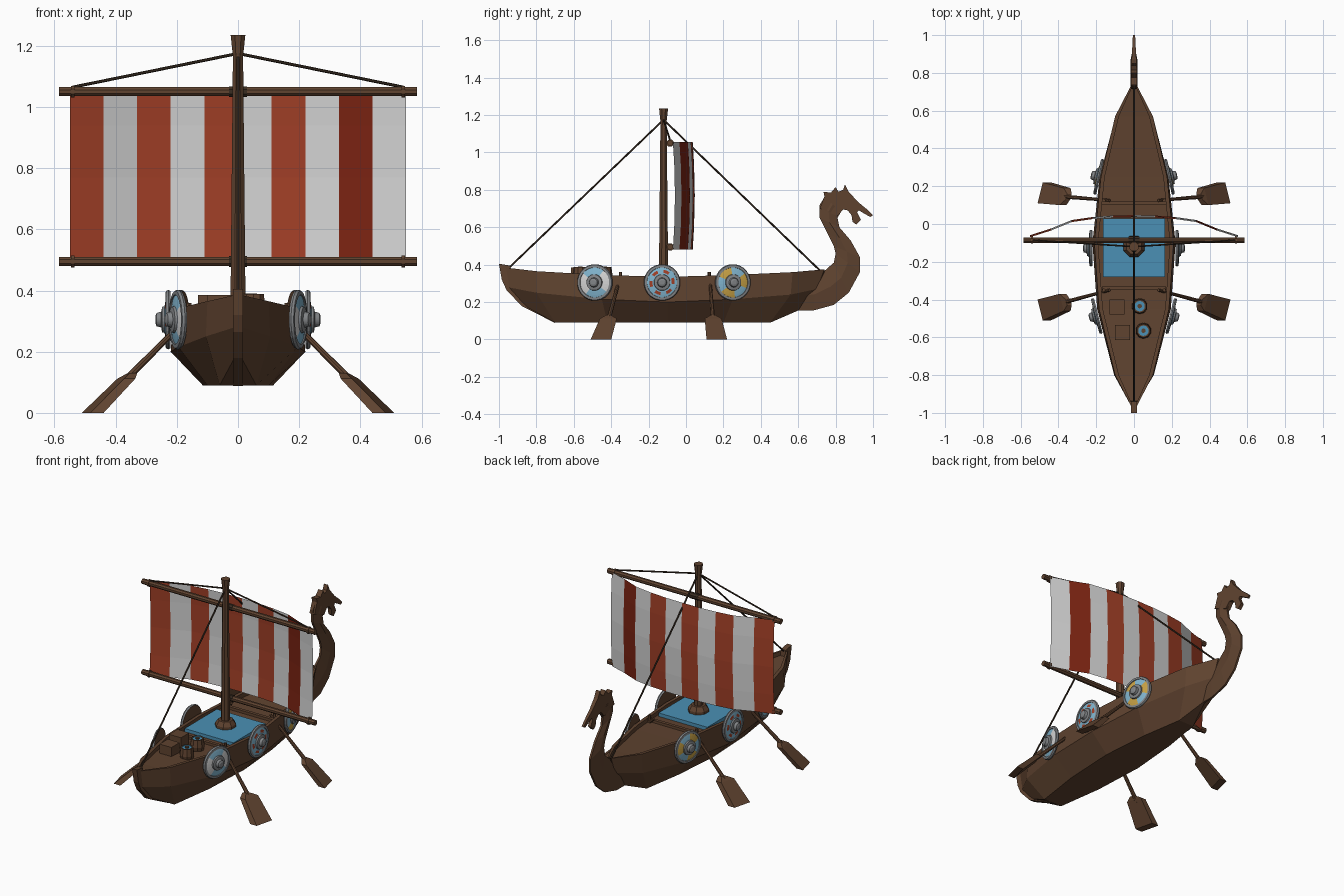
import bpy, bmesh, math
from mathutils import Vector

cube = bpy.data.objects.get("Cube")
if cube:
    bpy.data.objects.remove(cube, do_unlink=True)


def material(name, r, g, b):
    m = bpy.data.materials.new(name)
    m.use_nodes = True
    m.diffuse_color = (r, g, b, 1)
    bsdf = next(n for n in m.node_tree.nodes if n.type == 'BSDF_PRINCIPLED')
    bsdf.inputs["Base Color"].default_value = (r, g, b, 1)
    return m


wood = material("wood", .115, .056, .029)
rope_brown = material("rope_brown", .04, .025, .015)
red = material("red", .36, .05, .02)
dark_red = material("dark_red", .2, .017, .006)
white = material("white", .66, .66, .66)
blue = material("cloth_blue", .07, .28, .46)
pale_blue = material("pale_blue", .22, .46, .62)
yellow = material("yellow", .58, .36, .06)
iron = material("iron", .22, .23, .24)


def loft(name, sections, mats, rule=None, caps=True, closed=True, flip=False):
    """Skin equal loops of points; rule(section, segment) picks the material."""
    bm = bmesh.new()
    sx = -1 if flip else 1
    rings = [[bm.verts.new((p[0] * sx, p[1], p[2])) for p in s] for s in sections]
    n = len(rings[0])
    for i in range(len(rings) - 1):
        for j in range(n if closed else n - 1):
            k = (j + 1) % n
            f = bm.faces.new((rings[i][j], rings[i][k], rings[i + 1][k], rings[i + 1][j]))
            f.material_index = rule(i, j) if rule else 0
    if caps:
        bm.faces.new(rings[0][::-1]).material_index = rule(-1, 0) if rule else 0
        bm.faces.new(rings[-1]).material_index = rule(len(rings) - 1, 0) if rule else 0
    bmesh.ops.recalc_face_normals(bm, faces=bm.faces)
    me = bpy.data.meshes.new(name)
    bm.to_mesh(me)
    bm.free()
    for m in mats:
        me.materials.append(m)
    ob = bpy.data.objects.new(name, me)
    bpy.context.scene.collection.objects.link(ob)
    return ob


def lathe(name, origin, axis, profile, mats, n=8, rule=None, flip=False):
    """Rings of (radius, distance) around an axis."""
    o, w = Vector(origin), Vector(axis).normalized()
    up = Vector((0, 0, 1)) if abs(w.z) < .9 else Vector((0, 1, 0))
    u = up.cross(w).normalized()
    v = w.cross(u)
    turn = [2 * math.pi * (j + .5) / n for j in range(n)]
    rings = [[o + w * d + (u * math.cos(t) + v * math.sin(t)) * r for t in turn]
             for r, d in profile]
    return loft(name, rings, mats, rule, flip=flip)


def rod(name, a, b, ra, rb, mat, n=8, flip=False):
    axis = Vector(b) - Vector(a)
    return lathe(name, a, axis, [(ra, 0), (rb, axis.length)], [mat], n, flip=flip)


def box(name, x, y, z, hx, hy, height, mat):
    base = [(x - hx, y - hy), (x + hx, y - hy), (x + hx, y + hy), (x - hx, y + hy)]
    return loft(name, [[(*p, z) for p in base], [(*p, z + height) for p in base]], [mat])


def plate(name, outline, half):
    """Side outline of (y, z) points with thickness half(y) on each side."""
    return loft(name, [[(s * half(y), y, z) for y, z in outline] for s in (-1, 1)], [wood])


# Hull: each station gives (half width, y, z) of rim, chine and bottom
stations = [
    ((.012, -.97, .385), (.01, -.955, .28), (.006, -.88, .19)),
    ((.10, -.80, .365), (.105, -.80, .25), (.06, -.70, .09)),
    ((.185, -.45, .345), (.195, -.45, .215), (.10, -.42, .09)),
    ((.21, -.10, .335), (.22, -.10, .20), (.115, -.10, .09)),
    ((.175, .25, .345), (.182, .25, .215), (.09, .20, .09)),
    ((.10, .57, .36), (.10, .56, .24), (.05, .45, .09)),
    ((.012, .74, .375), (.01, .70, .27), (.006, .60, .155)),
]
hull = []
for rim, chine, bottom in stations:
    w, y, z = rim
    inner = max(w - .02, .003)
    side = [bottom, chine, rim, (inner, y, z), (inner, y, z - .025)]
    hull.append(side + [(-px, py, pz) for px, py, pz in reversed(side)])
loft("hull", hull, [wood])

# Stern post and the crossbeams
plate("stern_post", [(-1, .405), (-.985, .32), (-.96, .265), (-.88, .18), (-.7, .088),
                     (-.7, .11), (-.87, .21), (-.93, .29), (-.94, .395)], lambda y: .016)
for y in (.11, -.34):
    box("crossbeam", 0, y, .30, .17, .01, .032, wood)

# Bow neck: pairs of outer and inner edge points
neck_pairs = [
    ((.57, .155), (.60, .30)), ((.68, .155), (.70, .33)), ((.79, .185), (.755, .38)),
    ((.87, .25), (.79, .41)), ((.93, .36), (.80, .46)), ((.93, .44), (.79, .50)),
    ((.88, .53), (.76, .56)), ((.82, .60), (.715, .65)), ((.81, .65), (.715, .72)),
    ((.83, .685), (.74, .76)),
]
neck = []
for (y0, z0), (y1, z1) in neck_pairs:
    ym, zm = (y0 + y1) / 2, (z0 + z1) / 2
    neck.append([(-.006, y0, z0), (.006, y0, z0), (.019, ym, zm),
                 (.006, y1, z1), (-.006, y1, z1), (-.019, ym, zm)])
loft("bow_neck", neck, [wood])

# Beast head with crest, snout and open jaw
head = [(.715, .70), (.74, .765), (.735, .79), (.775, .785), (.80, .815), (.815, .79),
        (.84, .80), (.85, .83), (.87, .79), (.92, .735), (.975, .69), (1, .665),
        (.985, .655), (.95, .675), (.925, .69), (.915, .68), (.935, .64), (.91, .615),
        (.89, .63), (.885, .665), (.865, .69), (.84, .695), (.81, .66)]
plate("beast_head", head, lambda y: max(.005, .017 - .05 * max(0, y - .78)))

# Deck cloth, mast and collar
box("deck_cloth", 0, -.125, .305, .165, .155, .03, blue)
mast_y = -.12
lathe("mast_collar", (0, mast_y, .32), (0, 0, 1), [(.06, 0), (.06, .03), (.042, .055)], [wood])
lathe("mast", (0, mast_y, .32), (0, 0, 1),
      [(.027, 0), (.018, .85), (.019, .855), (.026, .915)], [wood])

# Yards with end bands and lashings
yard_y = -.085
for z in (1.05, .495):
    rod("yard", (-.585, yard_y, z), (.585, yard_y, z), .016, .016, wood)
    for x in (-.54, .54):
        rod("yard_band", (x - .006, yard_y, z), (x + .006, yard_y, z), .021, .021, wood)
    rod("yard_lashing", (-.03, yard_y, z), (.03, yard_y, z), .019, .019, rope_brown)

# Sail: ten stripes, bulging towards the bow
bulge = [-.07, -.035, .01, .026, .034, .036]
bulge += bulge[-2::-1]
rows = [(.48, 0), (.60, .007), (.77, .011), (.94, .007), (1.055, 0)]
sail = [[(-.55 + .11 * i, y + dy, z) for i, y in enumerate(bulge)] for z, dy in rows]
loft("sail", sail, [red, white, dark_red], lambda i, j: 2 if j == 8 else j % 2,
     caps=False, closed=False)

# Rigging
masthead = (0, mast_y, 1.175)
for end in ((0, -.95, .38), (0, .715, .37), (-.54, yard_y, 1.065), (.54, yard_y, 1.065)):
    rod("rigging_rope", masthead, end, .005, .005, rope_brown, 6)

# Cargo
for x, y in ((-.09, -.44), (-.06, -.575)):
    box("crate", x, y, .31, .04, .04, .075, wood)
for x, y in ((.03, -.435), (.05, -.565)):
    lathe("barrel", (x, y, .31), (0, 0, 1),
          [(.034, 0), (.042, .035), (.036, .078), (.028, .078), (.028, .074), (.012, .074),
           (.012, .08)],
          [wood, blue], 10, lambda i, j: 1 if i in (3, 4) else 0)

# Shields: (y, x, yaw in degrees, sector colour, sectors)
shield_profile = [(.094, -.008), (.098, 0), (.094, .008), (.081, .009), (.08, .005),
                  (.068, .008), (.052, .011), (.044, .012), (.042, .02), (.026, .023),
                  (.022, .038), (.012, .042)]


def shield_rule(count):
    def rule(i, j):
        if i < 0:
            return 0
        if i < 4 or i >= 7:
            return 1
        on = ((j + 24 // count // 2) // (24 // count)) % 2 == 0
        if count == 12:
            on = on and i == 5
        return 3 if on else 2
    return rule


shields = [(-.487, .197, -14, white, 4), (-.128, .228, 0, red, 12), (.25, .187, 13, yellow, 6)]
for flip in (False, True):
    side = "right" if flip else "left"
    for y, x, yaw, colour, count in shields:
        a = math.radians(yaw)
        lathe("shield_" + side, (x, y, .305), (math.cos(a), math.sin(a), 0), shield_profile,
              [wood, iron, pale_blue, colour], 24, shield_rule(count), flip)

    # Oars: shaft, oarlock and blade
    for y0, y1, y2 in ((.125, .145, .165), (-.35, -.415, -.455)):
        rod("oar_shaft_" + side, (.13, y0, .345), (.37, y1, .105), .008, .012, wood, 8, flip)
        rod("oarlock_" + side, (.16, y0, .30), (.16, y0, .36), .009, .009, wood, 6, flip)
        blade = []
        for x, y, z, hx, hy in ((.345, y1, .13, .012, .014), (.365, y1, .112, .018, .045),
                                (.475, y2, 0, .022, .055)):
            skew = .25 * hy * (1 if y0 > 0 else -1)
            blade.append([(x - hx + skew, y - hy, z), (x + hx + skew, y - hy, z),
                          (x + hx - skew, y + hy, z), (x - hx - skew, y + hy, z)])
        loft("oar_blade_" + side, blade, [wood], flip=flip)
